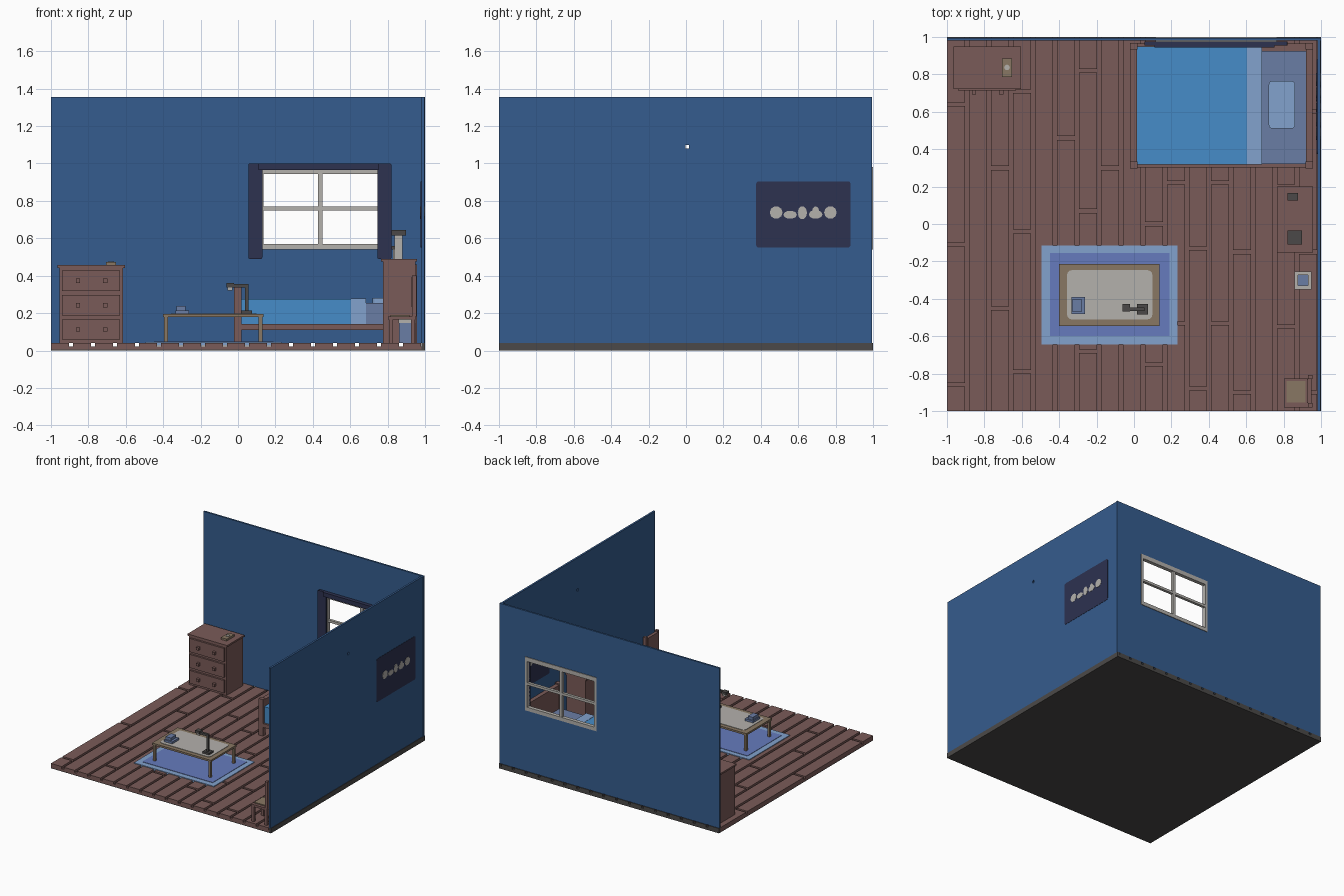
import bpy, bmesh, math
from mathutils import Vector, Matrix

cube = bpy.data.objects.get("Cube")
if cube:
    bpy.data.objects.remove(cube, do_unlink=True)


def material(name, r, g, b):
    lin = [(c / 255 / 12.92 if c < 11 else ((c / 255 + 0.055) / 1.055) ** 2.4) for c in (r, g, b)]
    m = bpy.data.materials.new(name)
    m.use_nodes = True
    m.diffuse_color = (*lin, 1)
    m.node_tree.nodes["Principled BSDF"].inputs["Base Color"].default_value = (*lin, 1)
    return m


WALL = material("wall blue", 53, 92, 142)
WOOD = material("brown wood", 122, 91, 88)
BLANKET = material("bright blue", 70, 140, 200)
PALE = material("pale blue", 130, 162, 205)
SLATE = material("slate blue", 106, 125, 165)
RUG = material("periwinkle", 102, 123, 190)
NAVY = material("dark navy", 45, 50, 80)
LIGHT = material("light grey", 180, 177, 172)
TAN = material("tan", 136, 119, 99)
DARK = material("dark grey", 75, 73, 72)


def finish(name, bm, mat):
    bmesh.ops.recalc_face_normals(bm, faces=bm.faces)
    me = bpy.data.meshes.new(name)
    bm.to_mesh(me)
    bm.free()
    me.materials.append(mat)
    ob = bpy.data.objects.new(name, me)
    bpy.context.collection.objects.link(ob)
    return ob


def boxes(name, mat, *specs, axis=None, radius=0.0):
    """Boxes given as (x0, x1, y0, y1, z0, z1); edges along axis may be rounded."""
    bm = bmesh.new()
    for x0, x1, y0, y1, z0, z1 in specs:
        mtx = Matrix.Translation(((x0 + x1) / 2, (y0 + y1) / 2, (z0 + z1) / 2))
        mtx = mtx @ Matrix.Diagonal((x1 - x0, y1 - y0, z1 - z0, 1))
        bmesh.ops.create_cube(bm, size=1, matrix=mtx)
    if radius:
        edges = [e for e in bm.edges if axis is None
                 or abs((e.verts[0].co - e.verts[1].co).normalized()[axis]) > 0.9]
        bmesh.ops.bevel(bm, geom=edges, offset=radius, segments=3, profile=0.5, affect='EDGES')
    return finish(name, bm, mat)


def discs(name, mat, axis, sides, *specs):
    """Short elliptical cylinders given as (centre, radius_a, radius_b, depth)."""
    bm = bmesh.new()
    turn = {'x': Matrix.Rotation(math.pi / 2, 4, 'Y'),
            'y': Matrix.Rotation(math.pi / 2, 4, 'X'), 'z': Matrix.Identity(4)}[axis]
    for c, ra, rb, d in specs:
        mtx = Matrix.Translation(c) @ turn @ Matrix.Diagonal((ra, rb, 1, 1))
        bmesh.ops.create_cone(bm, cap_ends=True, segments=sides, radius1=1, radius2=1,
                              depth=d, matrix=mtx)
    return finish(name, bm, mat)


def wall(name, us, zs, place, thickness):
    """Wall panel on a 3 x 3 grid whose middle cell is open."""
    bm = bmesh.new()
    v = [[bm.verts.new(place(u, z)) for z in zs] for u in us]
    faces = [bm.faces.new((v[i][j], v[i + 1][j], v[i + 1][j + 1], v[i][j + 1]))
             for i in range(3) for j in range(3) if (i, j) != (1, 1)]
    out = bmesh.ops.extrude_face_region(bm, geom=faces, use_keep_orig=True)
    moved = [g for g in out["geom"] if isinstance(g, bmesh.types.BMVert)]
    bmesh.ops.translate(bm, verts=moved, vec=Vector(thickness))
    return finish(name, bm, WALL)


# Floor: base, subfloor and staggered planks with grooves
boxes("floor_base", DARK, (-1, 1, -1, 1, 0, 0.005), (0.98, 1, -1, 1, 0.005, 0.04))
boxes("subfloor", WOOD, (-1, 0.98, -1, 0.98, 0.005, 0.022))
pitch, gap, length = 0.1176, 0.02, 0.75
joints = [.64, 9, .30, .71, 9, .46, .82, .30, 9, 0, .22, -.13, .22, -.15, 9, .2, .6]
planks, ends = [], [(-1, 0.98, 0.98, 1, 0.005, 0.022)]
for i, joint in enumerate(joints):
    x0 = -1 + i * pitch
    x1 = x0 + pitch - gap
    ends.append((x0, x1, 0.98, 1, 0.022, 0.04))
    cuts = sorted(c for c in (joint + k * length for k in range(-3, 3)) if -0.97 < c < 0.95)
    cuts = [] if joint > 1 else cuts
    starts = [-1] + [c + gap / 2 for c in cuts]
    stops = [c - gap / 2 for c in cuts] + [0.98]
    planks += [(x0, x1, a, b, 0.022, 0.04) for a, b in zip(starts, stops)]
boxes("floor_planks", WOOD, *planks)
boxes("back_floor_edge", DARK, *ends)

# Walls
wall("back_wall", (-1, 0.13, 0.75, 1), (0.04, 0.55, 0.97, 1.355),
     lambda u, z: (u, 0.98, z), (0, 0.015, 0))
wall("left_wall", (-1, -0.004, 0.016, 0.98), (0.04, 1.08, 1.10, 1.355),
     lambda u, z: (0.98, u, z), (0.016, 0, 0))

# Window frame, bars and curtains
boxes("window_frame", LIGHT,
      (0.115, 0.135, 0.97, 1, 0.54, 0.98), (0.745, 0.765, 0.97, 1, 0.54, 0.98),
      (0.135, 0.745, 0.97, 1, 0.54, 0.57), (0.135, 0.745, 0.97, 1, 0.945, 0.98))
boxes("window_bars", LIGHT, (0.428, 0.452, 0.975, 0.997, 0.57, 0.945),
      (0.135, 0.745, 0.975, 0.997, 0.75, 0.77))
boxes("side_curtains", NAVY, (0.055, 0.13, 0.955, 0.975, 0.49, 1.0),
      (0.745, 0.82, 0.955, 0.975, 0.49, 1.0), axis=1, radius=0.008)
boxes("curtain_valance", NAVY, (0.11, 0.75, 0.945, 0.975, 0.965, 1.0))

# Wall board with a row of pale shapes
boxes("wall_board", NAVY, (0.976, 0.998, 0.375, 0.88, 0.55, 0.905), axis=0, radius=0.015)
shapes = [(0.482, 0.738, 0.034, 0.034), (0.557, 0.726, 0.036, 0.022), (0.622, 0.737, 0.025, 0.036),
          (0.693, 0.728, 0.037, 0.024), (0.693, 0.748, 0.018, 0.022), (0.772, 0.738, 0.034, 0.034)]
discs("board_shapes", LIGHT, 'x', 10,
      *[((0.987, y, z), rz, ry, 0.026) for y, z, ry, rz in shapes])

# Dresser
boxes("dresser_body", WOOD, (-0.955, -0.615, 0.73, 0.945, 0.04, 0.442),
      (-0.965, -0.605, 0.722, 0.948, 0.442, 0.456))
rows = [(0.06, 0.165), (0.187, 0.297), (0.318, 0.428)]
boxes("dresser_drawers", WOOD, *[(-0.94, -0.63, 0.715, 0.73, a, b) for a, b in rows])
boxes("drawer_knobs", WOOD, *[(x - 0.011, x + 0.011, 0.692, 0.715, (a + b) / 2 - 0.011, (a + b) / 2 + 0.011)
                              for x in (-0.855, -0.71) for a, b in rows])
boxes("dresser_clock", TAN, (-0.705, -0.653, 0.785, 0.885, 0.456, 0.472))
discs("clock_dial", LIGHT, 'z', 12, ((-0.679, 0.837, 0.473), 0.015, 0.015, 0.008))

# Bed
boxes("bed_frame", WOOD,
      (-0.02, 0.015, 0.30, 0.965, 0.11, 0.33),
      (0.92, 0.955, 0.30, 0.965, 0.11, 0.45),
      (0.015, 0.92, 0.302, 0.322, 0.11, 0.142), (0.015, 0.92, 0.945, 0.965, 0.11, 0.142),
      (0.015, 0.92, 0.322, 0.945, 0.115, 0.138))
boxes("bed_posts", WOOD, *[(x, x + 0.04, y, y + 0.035, 0.04, h)
                           for x, h in ((-0.022, 0.34), (0.918, 0.46)) for y in (0.298, 0.932)])
boxes("mattress", SLATE, (0.68, 0.92, 0.32, 0.925, 0.138, 0.255))
boxes("blanket", BLANKET, (0.015, 0.605, 0.317, 0.95, 0.138, 0.275))
boxes("blanket_fold", PALE, (0.605, 0.685, 0.317, 0.95, 0.138, 0.277))
boxes("pillow", PALE, (0.72, 0.862, 0.51, 0.765, 0.245, 0.28), axis=2, radius=0.02)

# Tall cabinet and the ornaments on it
boxes("cabinet", WOOD, (0.775, 0.95, -0.145, 0.195, 0.04, 0.475),
      (0.765, 0.957, -0.152, 0.2, 0.475, 0.49))
boxes("lamp_stem", LIGHT, (0.838, 0.88, -0.092, -0.052, 0.49, 0.615))
boxes("lamp_cap", DARK, (0.822, 0.898, -0.11, -0.035, 0.615, 0.645))
boxes("small_jar", LIGHT, (0.828, 0.866, 0.13, 0.16, 0.49, 0.54))
boxes("small_jar_lid", DARK, (0.822, 0.877, 0.125, 0.165, 0.54, 0.56))

# Waste bin with open top
bx0, bx1, by0, by1, t = 0.862, 0.945, -0.345, -0.258, 0.012


def ring(x0, x1, y0, y1, t, z0, z1):
    return [(x0, x0 + t, y0, y1, z0, z1), (x1 - t, x1, y0, y1, z0, z1),
            (x0 + t, x1 - t, y0, y0 + t, z0, z1), (x0 + t, x1 - t, y1 - t, y1, z0, z1)]


boxes("bin_body", SLATE, *ring(bx0, bx1, by0, by1, t, 0.04, 0.147),
      (bx0 + t, bx1 - t, by0 + t, by1 - t, 0.04, 0.06))
boxes("bin_rim", LIGHT, *ring(bx0 - 0.005, bx1 + 0.005, by0 - 0.005, by1 + 0.005, 0.02, 0.147, 0.165))

# Chair
boxes("chair_seat", WOOD, (0.803, 0.95, -0.98, -0.825, 0.165, 0.183))
boxes("chair_legs", WOOD, *[(x, x + 0.022, y, y + 0.022, 0.04, 0.165)
                            for x in (0.806, 0.925) for y in (-0.977, -0.85)])
boxes("chair_back", WOOD, (0.93, 0.955, -0.98, -0.958, 0.183, 0.40),
      (0.93, 0.955, -0.83, -0.808, 0.183, 0.40), (0.925, 0.95, -0.958, -0.83, 0.235, 0.39))
boxes("chair_cushion", TAN, (0.815, 0.918, -0.955, -0.84, 0.183, 0.191))

# Rug
boxes("rug_border", PALE, (-0.495, 0.232, -0.645, -0.115, 0.028, 0.046))
boxes("rug_centre", RUG, (-0.45, 0.19, -0.60, -0.155, 0.046, 0.049))

# Low table
boxes("table_top", TAN, (-0.40, 0.135, -0.545, -0.213, 0.18, 0.195))
boxes("table_inlay", LIGHT, (-0.358, 0.098, -0.51, -0.247, 0.19, 0.198), axis=2, radius=0.025)
boxes("table_legs", TAN, *[(x, x + 0.02, y, y + 0.02, 0.046, 0.18)
                           for x in (-0.395, 0.11) for y in (-0.54, -0.238)])

# Telephone on the table
boxes("telephone_base", SLATE, (-0.335, -0.262, -0.48, -0.39, 0.198, 0.215))
boxes("telephone_body", SLATE, (-0.328, -0.282, -0.47, -0.40, 0.215, 0.238))

# Table lamp
boxes("table_lamp", DARK, (0.015, 0.075, -0.483, -0.428, 0.198, 0.214),
      (0.038, 0.056, -0.465, -0.447, 0.214, 0.345), (-0.03, 0.056, -0.465, -0.447, 0.337, 0.355),
      (-0.062, -0.022, -0.468, -0.428, 0.338, 0.36))
boxes("table_lamp_bulb", LIGHT, (-0.055, -0.03, -0.462, -0.434, 0.322, 0.338))
